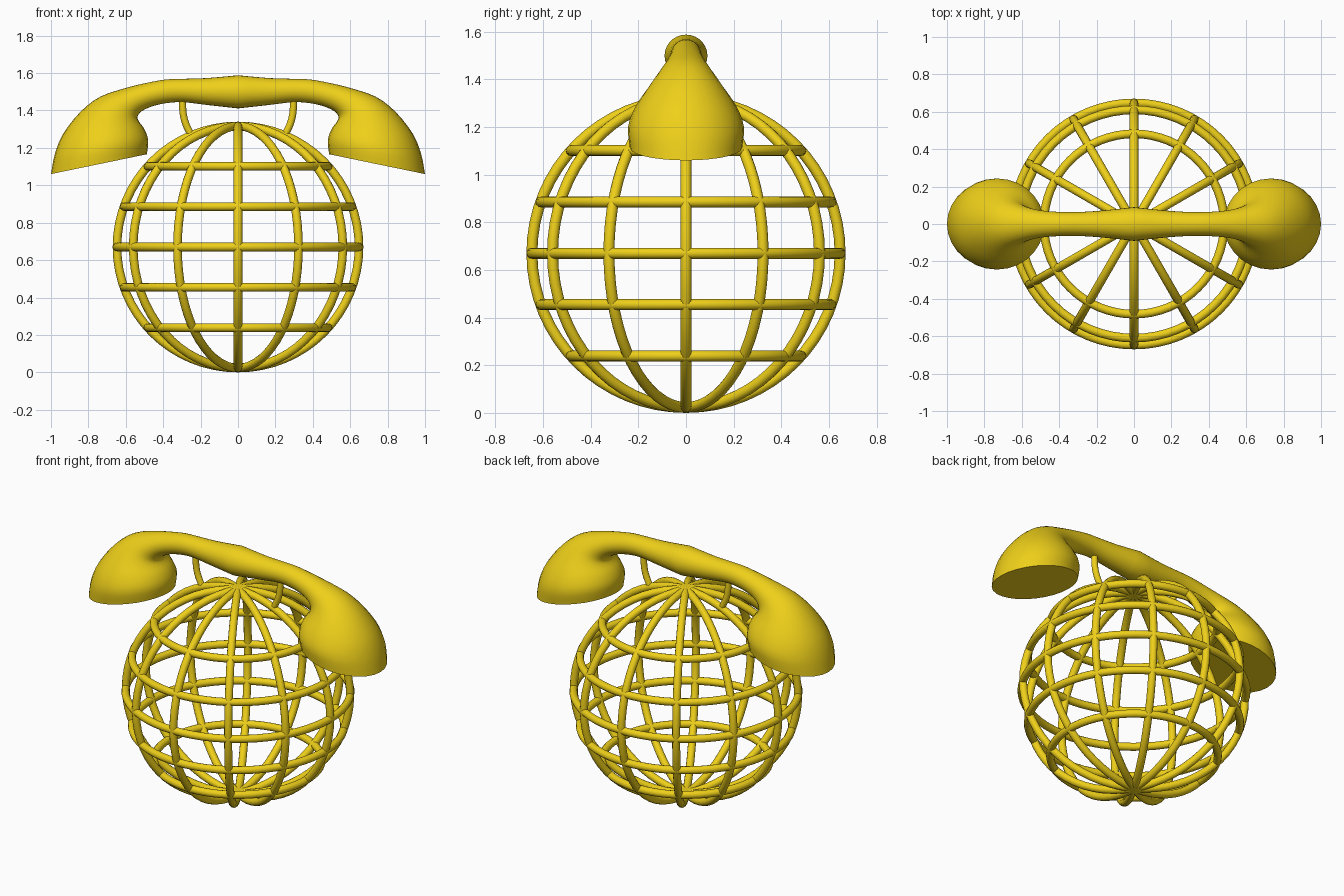
import bpy, bmesh
from math import pi, sin, cos, sqrt, radians
from mathutils import Vector

if "Cube" in bpy.data.objects:
    bpy.data.objects.remove(bpy.data.objects["Cube"])

R, TUBE, CZ = 0.647, 0.023, 0.67   # globe wire radius, wire thickness, centre height

yellow = bpy.data.materials.new("yellow")
yellow.diffuse_color = (0.86, 0.63, 0.01, 1)
yellow.use_nodes = True
yellow.node_tree.nodes["Principled BSDF"].inputs["Base Color"].default_value = yellow.diffuse_color


def finish(ob, name, angle=40):
    ob.name = name
    ob.data.materials.append(yellow)
    bpy.ops.object.select_all(action='DESELECT')
    ob.select_set(True)
    bpy.context.view_layer.objects.active = ob
    bpy.ops.object.shade_smooth_by_angle(angle=radians(angle))


def ring(name, radius, z, rot=(0, 0, 0)):
    bpy.ops.mesh.primitive_torus_add(major_radius=radius, minor_radius=TUBE,
                                     major_segments=64, minor_segments=12,
                                     location=(0, 0, z), rotation=rot)
    finish(bpy.context.object, name, 60)


def spline(rows, steps):
    """Catmull-Rom interpolation through rows of numbers."""
    pts = [Vector(r) for r in rows]
    out = []
    for i in range(len(pts) - 1):
        b, c = pts[i], pts[i + 1]
        a = pts[i - 1] if i else b * 2 - c
        d = pts[i + 2] if i + 2 < len(pts) else c * 2 - b
        for k in range(steps):
            t = k / steps
            out.append(0.5 * (2 * b + (c - a) * t + (2 * a - 5 * b + 4 * c - d) * t**2
                              + (3 * b - a - 3 * c + d) * t**3))
    return out + [pts[-1]]


def loft(name, loops, cap_end):
    """Skin closed loops, cap the start, mirror across x."""
    bm = bmesh.new()
    rows = [[bm.verts.new(p) for p in loop] for loop in loops]
    n = len(rows[0])
    for a, b in zip(rows, rows[1:]):
        for i in range(n):
            j = (i + 1) % n
            bm.faces.new((a[i], a[j], b[j], b[i]))
    bm.faces.new(rows[0])
    if cap_end:
        bm.faces.new(rows[-1])
    bmesh.ops.recalc_face_normals(bm, faces=bm.faces)
    if not cap_end:
        # open end sits on the mirror plane: make the flat base face point down
        bm.faces.ensure_lookup_table()
        if bm.faces[-1].normal.z > 0:
            bmesh.ops.reverse_faces(bm, faces=bm.faces)
    me = bpy.data.meshes.new(name)
    bm.to_mesh(me)
    bm.free()
    ob = bpy.data.objects.new(name, me)
    bpy.context.collection.objects.link(ob)
    finish(ob, name, 50)
    ob.modifiers.new("Mirror", 'MIRROR')


# globe: five latitude hoops and six full meridian hoops
for k in range(-2, 3):
    dz = k * R / 3
    ring(f"latitude_hoop_{k + 3}", sqrt(R * R - dz * dz), CZ + dz)
for k in range(6):
    ring(f"meridian_hoop_{k + 1}", R, CZ, (pi / 2, 0, k * pi / 6))

# handset: sections (outer x, outer z, inner x, inner z, half width) from cup to middle
sections = [
    [(1.00, 1.06), (0.487, 1.166), 0.236],
    [(0.98, 1.165), (0.480, 1.24), 0.243],
    [(0.936, 1.273), (0.500, 1.30), 0.212],
    [(0.845, 1.39), (0.530, 1.342), 0.158],
    [(0.738, 1.473), (0.537, 1.368), 0.115],
    [(0.604, 1.519), (0.512, 1.398), 0.085],
    [(0.50, 1.545), (0.45, 1.425), 0.070],
    [(0.39, 1.565), (0.37, 1.441), 0.064],
    [(0.30, 1.569), (0.29, 1.444), 0.064],
    [(0.17, 1.573), (0.17, 1.430), 0.072],
    [(0.00, 1.588), (0.00, 1.411), 0.090],
]
loops = []
for ox, oz, ix, iz, w in spline([(*o, *i, w) for o, i, w in sections], 3):
    mid = Vector((ox + ix, 0, oz + iz)) / 2
    half = Vector((ox - ix, 0, oz - iz)) / 2
    loops.append([mid + half * cos(a) + Vector((0, w * sin(a), 0))
                  for a in (2 * pi * k / 28 for k in range(28))])
loft("handset", loops, False)

# cradle posts: curved rods between the globe and the handset
path = spline([(0.297, 0, 1.47), (0.294, 0, 1.39), (0.280, 0, 1.33), (0.252, 0, 1.27)], 4)
loops = []
for i, p in enumerate(path):
    t = (path[min(i + 1, len(path) - 1)] - path[max(i - 1, 0)]).normalized()
    side = t.cross(Vector((0, 1, 0)))
    loops.append([p + 0.019 * (side * cos(a) + Vector((0, 1, 0)) * sin(a))
                  for a in (2 * pi * k / 12 for k in range(12))])
loft("cradle_posts", loops, True)
